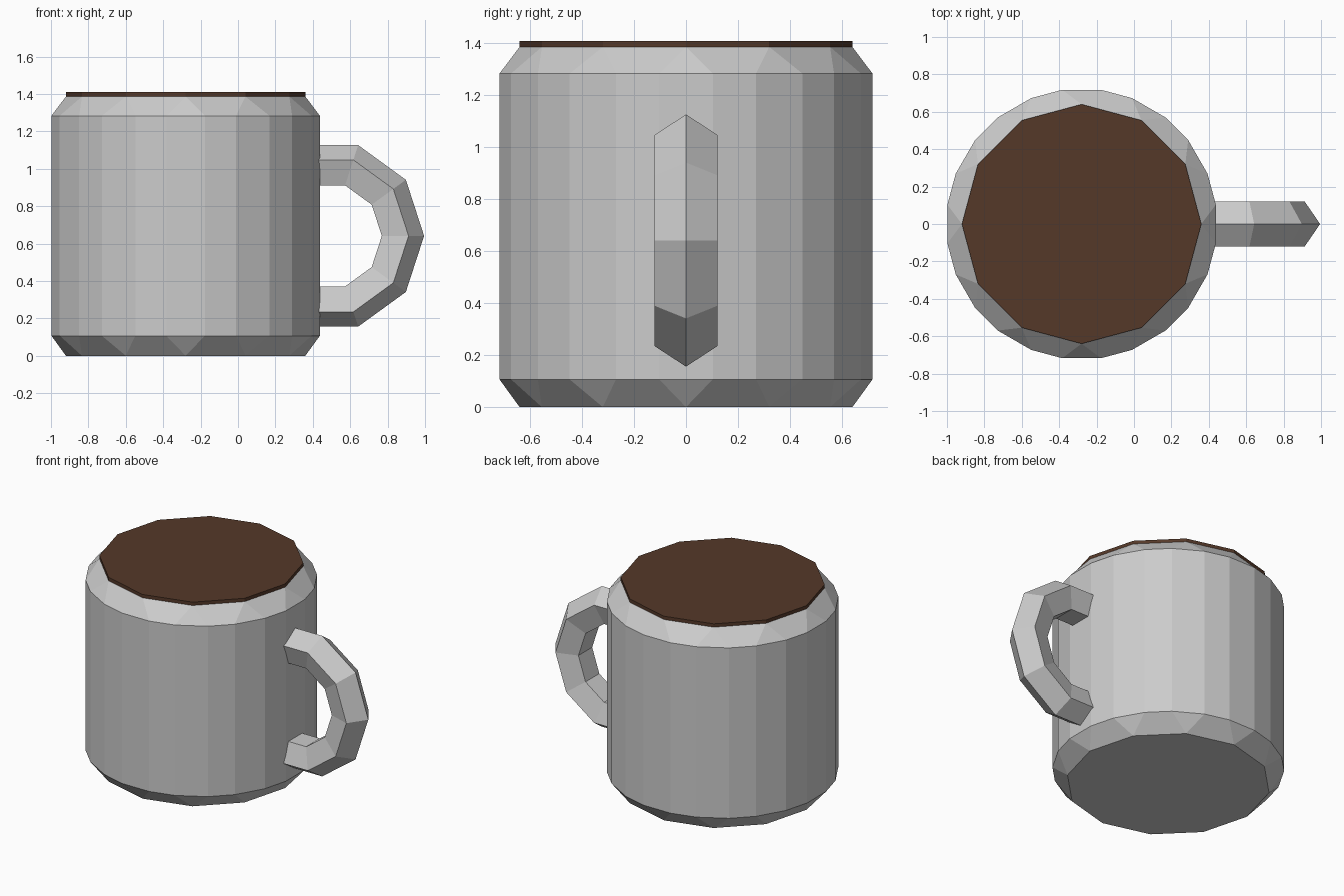
import bpy
from math import sin, cos, radians

if "Cube" in bpy.data.objects:
    bpy.data.objects.remove(bpy.data.objects["Cube"])

CX = -0.28          # axis of the cup
RIM_R = 0.64        # twelve-sided rim and base
WALL_R = 0.725      # chamfered wall
DELTA = 8.2         # half angle of each chamfered corner
SIDES = 12


def make_object(name, verts, faces):
    mesh = bpy.data.meshes.new(name)
    mesh.from_pydata(verts, [], faces)
    mesh.update()
    obj = bpy.data.objects.new(name, mesh)
    bpy.context.collection.objects.link(obj)
    return obj


def ring(angles, r, z):
    return [(CX + r * cos(radians(a)), r * sin(radians(a)), z) for a in angles]


# Cup body: 12-gon base and rim, 24-sided wall from chamfered corners
rim_angles = [30 * i for i in range(SIDES)]
wall_angles = [a + s * DELTA for a in rim_angles for s in (-1, 1)]
verts = (ring(rim_angles, RIM_R, 0) + ring(wall_angles, WALL_R, 0.107)
         + ring(wall_angles, WALL_R, 1.283) + ring(rim_angles, RIM_R, 1.386))
B, L, U, T = 0, SIDES, 3 * SIDES, 5 * SIDES
faces = [tuple(reversed(range(B, B + SIDES))), tuple(range(T, T + SIDES))]
for i in range(SIDES):
    j = (i + 1) % SIDES
    a, b, c = 2 * i, 2 * i + 1, 2 * j
    faces += [(L + a, L + b, U + b, U + a), (L + b, L + c, U + c, U + b),
              (B + i, L + b, L + a), (B + i, B + j, L + c, L + b),
              (T + i, U + a, U + b), (T + j, T + i, U + b, U + c)]
make_object("cup_body", verts, faces)

# Handle: five-sided section swept round part of a ten-sided ring
HX, HZ = 0.485, 0.641
section = [(0.51, 0), (0.427, 0.121), (0.284, 0.075), (0.284, -0.075), (0.427, -0.121)]
sweep = [108 - 36 * k for k in range(7)]
verts = [(HX + r * cos(radians(a)), y, HZ + r * sin(radians(a)))
         for a in sweep for r, y in section]
n = len(section)
faces = [tuple(reversed(range(n))), tuple(range((len(sweep) - 1) * n, len(sweep) * n))]
for k in range(len(sweep) - 1):
    for i in range(n):
        j = (i + 1) % n
        faces.append((k * n + i, k * n + j, (k + 1) * n + j, (k + 1) * n + i))
handle = make_object("handle", verts, faces)

# Coffee: thin brown slab on the rim
bpy.ops.mesh.primitive_cylinder_add(vertices=SIDES, radius=RIM_R, depth=0.024,
                                    location=(CX, 0, 1.397))
coffee = bpy.context.object
coffee.name = "coffee"
brown = bpy.data.materials.new("coffee_brown")
brown.diffuse_color = (0.09, 0.04, 0.022, 1)
brown.use_nodes = True
brown.node_tree.nodes["Principled BSDF"].inputs["Base Color"].default_value = brown.diffuse_color
coffee.data.materials.append(brown)

# Consistent outward normals on the handle
bpy.ops.object.select_all(action='DESELECT')
handle.select_set(True)
bpy.context.view_layer.objects.active = handle
bpy.ops.object.mode_set(mode='EDIT')
bpy.ops.mesh.select_all(action='SELECT')
bpy.ops.mesh.normals_make_consistent(inside=False)
bpy.ops.object.mode_set(mode='OBJECT')
